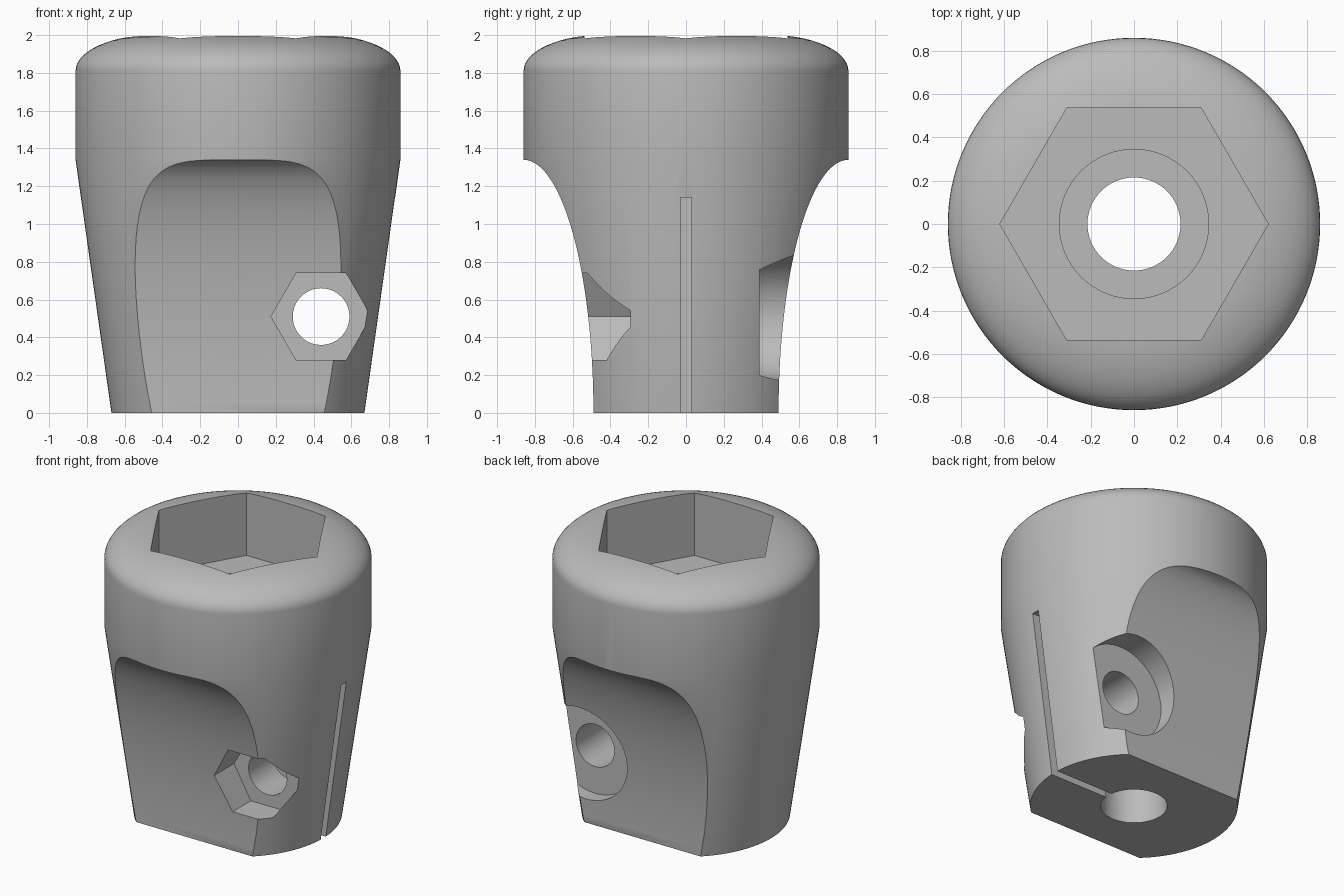
import bpy, bmesh, math
from mathutils import Matrix

old = bpy.data.objects.get("Cube")
if old:
    bpy.data.objects.remove(old, do_unlink=True)

grey = bpy.data.materials.new("plain grey")
grey.use_nodes = True
GREY = (0.5, 0.5, 0.5, 1)
grey.diffuse_color = GREY
grey.node_tree.nodes["Principled BSDF"].inputs["Base Color"].default_value = GREY


def make(name, bm):
    bmesh.ops.recalc_face_normals(bm, faces=bm.faces)
    mesh = bpy.data.meshes.new(name)
    bm.to_mesh(mesh)
    bm.free()
    mesh.materials.append(grey)
    obj = bpy.data.objects.new(name, mesh)
    bpy.context.collection.objects.link(obj)
    return obj


def prism(name, radius, start, end, centre=(0, 0), axis="Z", sides=64, stretch=1):
    """Prism between two positions on an axis; centre is in the other two axes."""
    bm = bmesh.new()
    length = end - start
    angles = [2 * math.pi * i / sides for i in range(sides)]
    ring = [bm.verts.new((radius * math.cos(a), radius * math.sin(a), -length / 2))
            for a in angles]
    base = bm.faces.new(ring)
    grown = bmesh.ops.extrude_face_region(bm, geom=[base], use_keep_orig=True)["geom"]
    top = [v for v in grown if isinstance(v, bmesh.types.BMVert)]
    bmesh.ops.translate(bm, verts=top, vec=(0, 0, length))
    mid = (start + end) / 2
    if axis == "Z":
        move, turn = (centre[0], centre[1], mid), Matrix.Identity(4)
    elif axis == "Y":
        move, turn = (centre[0], mid, centre[1]), Matrix.Rotation(math.pi / 2, 4, "X")
    else:
        move, turn = (mid, centre[0], centre[1]), Matrix.Rotation(math.pi / 2, 4, "Y")
    bm.transform(Matrix.Translation(move) @ Matrix.Diagonal((1, 1, stretch, 1)) @ turn)
    return make(name, bm)


# Turned body: tapered shank, straight collar, rounded rim
profile = [(0, 0), (0.67, 0), (0.86, 1.34)]
for i in range(15):
    a = math.pi / 2 * i / 14
    profile.append((0.45 + 0.41 * math.cos(a), 1.81 + 0.19 * math.sin(a)))
profile.append((0, 2))
bm = bmesh.new()
verts = [bm.verts.new((r, 0, z)) for r, z in profile]
edges = [bm.edges.new(pair) for pair in zip(verts, verts[1:])]
bmesh.ops.spin(bm, geom=verts + edges, cent=(0, 0, 0), axis=(0, 0, 1),
               angle=2 * math.pi, steps=128, use_duplicate=False)
bmesh.ops.remove_doubles(bm, verts=bm.verts, dist=0.0005)
body = make("clamp_body", bm)

# Scooped flats on front and back
cutters = [prism(f"{side}_scoop_cutter", 0.37, -1.2, 1.2, (y, 0), "X", 160, 1.34 / 0.37)
           for side, y in (("front", -0.86), ("back", 0.86))]

# Hexagonal socket, step and bore down the middle
cutters += [
    prism("socket_cutter", 0.62, 1.54, 2.3, sides=6),
    prism("step_cutter", 0.345, 1.34, 1.8),
    prism("bore_cutter", 0.215, -0.2, 1.6),
]

# Cross bolt hole with nut pocket in front and round recess behind
bolt = (0.44, 0.51)
cutters += [
    prism("bolt_hole_cutter", 0.15, -1.1, 1.1, bolt, "Y"),
    prism("nut_pocket_cutter", 0.265, -1.1, -0.295, bolt, "Y", 6),
    prism("bolt_recess_cutter", 0.34, 0.39, 1.1, bolt, "Y"),
]

# Clamping slit on the left side
bm = bmesh.new()
bmesh.ops.create_cube(bm, size=1)
bm.transform(Matrix.Translation((0.6, 0, 0.47)) @ Matrix.Diagonal((1.0, 0.056, 1.34, 1)))
cutters.append(make("slit_cutter", bm))

# Cut everything out of the body
bpy.context.view_layer.objects.active = body
body.select_set(True)
for cutter in cutters:
    mod = body.modifiers.new(cutter.name, "BOOLEAN")
    mod.operation = "DIFFERENCE"
    mod.solver = "EXACT"
    mod.object = cutter
    bpy.ops.object.modifier_apply(modifier=mod.name)
    bpy.data.objects.remove(cutter, do_unlink=True)

bpy.ops.object.shade_smooth_by_angle(angle=math.radians(30))
